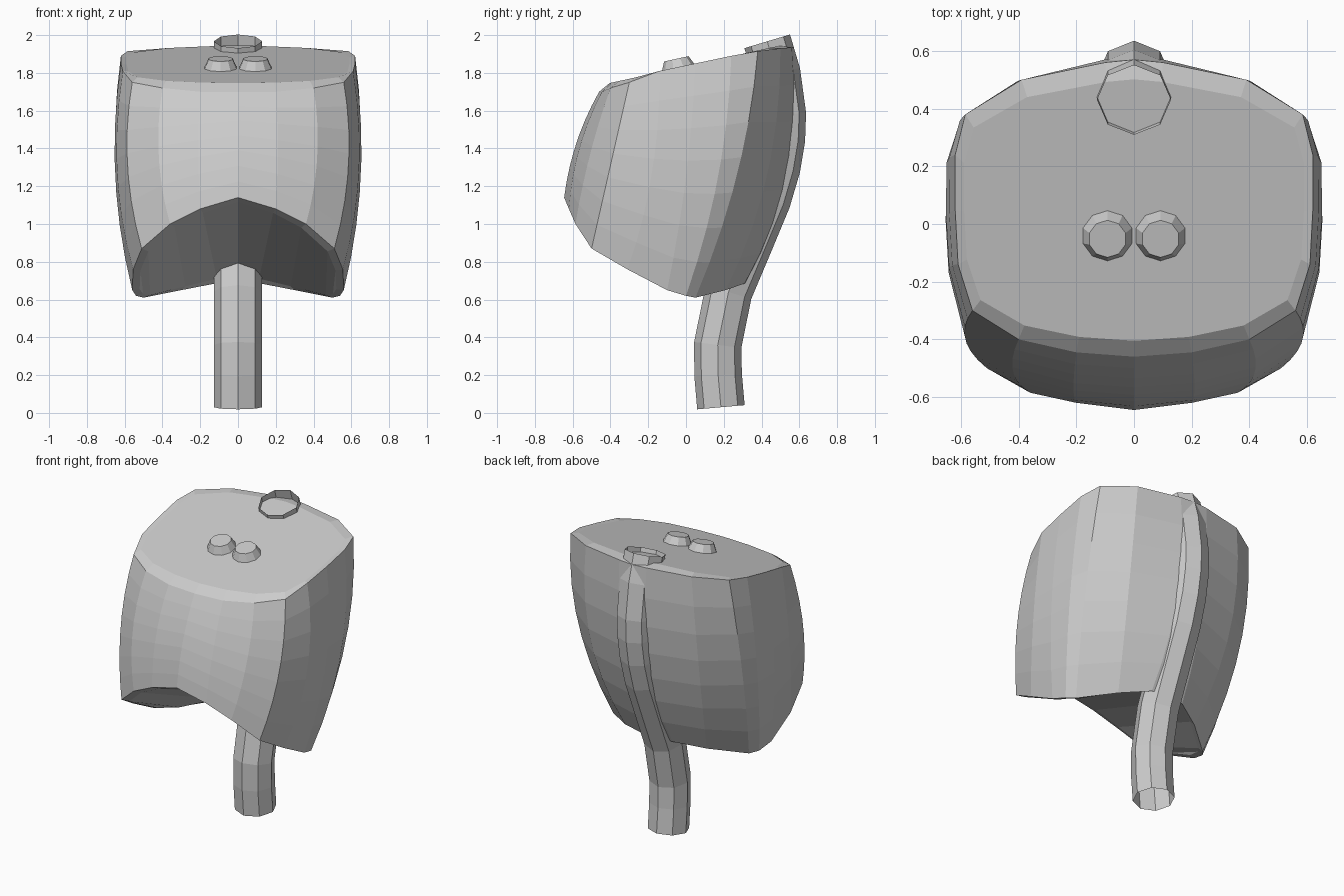
import bpy, bmesh
from math import sin, cos, pi, atan
from mathutils import Vector, Matrix

cube = bpy.data.objects.get("Cube")
if cube:
    bpy.data.objects.remove(cube, do_unlink=True)

grey = bpy.data.materials.new("plain grey")
grey.use_nodes = True
colour = (0.6, 0.6, 0.6, 1)
grey.diffuse_color = colour
grey.node_tree.nodes["Principled BSDF"].inputs["Base Color"].default_value = colour


def finish(bm, name):
    bmesh.ops.recalc_face_normals(bm, faces=bm.faces)
    mesh = bpy.data.meshes.new(name)
    bm.to_mesh(mesh)
    bm.free()
    mesh.materials.append(grey)
    obj = bpy.data.objects.new(name, mesh)
    bpy.context.collection.objects.link(obj)
    return obj


def top_height(y):
    return 1.835 + 0.22 * y


# Body: ribs run from the top rim, through the waist, to the lower rim
ribs = [
    ((0, -.46, 1.70), (0, -.58, 1.43), (0, -.645, 1.14)),
    ((.20, -.445, 1.70), (.21, -.565, 1.40), (.20, -.62, 1.08)),
    ((.40, -.40, 1.72), (.42, -.51, 1.36), (.36, -.585, 1.00)),
    ((.56, -.30, 1.75), (.585, -.40, 1.31), (.51, -.50, .87)),
    ((.61, -.14, 1.81), (.64, -.18, 1.27), (.555, -.31, .76)),
    ((.62, .05, 1.85), (.65, .0, 1.25), (.56, -.10, .65)),
    ((.62, .24, 1.89), (.645, .17, 1.25), (.54, .0, .62)),
    ((.585, .38, 1.915), (.605, .27, 1.26), (.50, .05, .61)),
    ((.39, .50, 1.93), (.40, .43, 1.26), (.30, .21, .65)),
    ((.10, .56, 1.935), (.10, .53, 1.27), (.12, .31, .685)),
    ((0, .57, 1.935), (0, .54, 1.27), (0, .33, .70)),
]
last = len(ribs) - 1
ROWS = 7


def curve_point(a, b, c, t):
    a, b, c = Vector(a), Vector(b), Vector(c)
    return a * (1 - t) * (1 - 2 * t) + b * 4 * t * (1 - t) + c * t * (2 * t - 1)


bm = bmesh.new()
grid = []
for rib in ribs:
    x, y, z = rib[0]
    cap = (x * .95, y * .88, top_height(y * .88))
    x, y, z = rib[2]
    lip = (x * .93, y * .93, z + .01 + .05 * y)
    points = [cap] + [curve_point(*rib, r / ROWS) for r in range(ROWS + 1)] + [lip]
    grid.append([bm.verts.new(p) for p in points])
for left, right in zip(grid, grid[1:]):
    for k in range(len(left) - 1):
        bm.faces.new((left[k], right[k], right[k + 1], left[k + 1]))

# Top panel and recessed underside span from front ribs to back ribs
for end in (0, -1):
    for i in range(last // 2):
        corners = [grid[j][end] for j in (i, i + 1, last - i - 1, last - i)]
        bm.faces.new(list(dict.fromkeys(corners)))
body = finish(bm, "body")
mirror = body.modifiers.new("mirror", "MIRROR")
mirror.use_clip = True

# Open eight-sided tube that climbs the back and comes out of the top
path = [(.185, .03), (.17, .20), (.168, .36), (.225, .64), (.33, .89),
        (.43, 1.13), (.48, 1.30), (.505, 1.45), (.51, 1.58), (.48, 1.80), (.43, 1.967)]
bm = bmesh.new()
rings = []
for i, (y, z) in enumerate(path):
    ya, za = path[max(i - 1, 0)]
    yb, zb = path[min(i + 1, len(path) - 1)]
    along = Vector((0, yb - ya, zb - za)).normalized()
    out = Vector((0, along.z, -along.y))
    ring = []
    for s in range(8):
        a = s * pi / 4
        p = Vector((0, y, z)) + Vector((sin(a), 0, 0)) * .128 + out * cos(a) * .126
        ring.append(bm.verts.new(p))
    rings.append(ring)
for low, high in zip(rings, rings[1:]):
    for s in range(8):
        n = (s + 1) % 8
        bm.faces.new((low[s], low[n], high[n], high[s]))
finish(bm, "back_tube")

# Two tapered knobs, square to the sloping top
for side, name in ((1, "left_knob"), (-1, "right_knob")):
    bm = bmesh.new()
    place = Matrix.Translation((side * .092, -.045, top_height(-.045) + .02))
    bmesh.ops.create_cone(bm, cap_ends=True, segments=10, radius1=.094, radius2=.066,
                          depth=.06, matrix=place @ Matrix.Rotation(atan(.22), 4, "X"))
    finish(bm, name)
